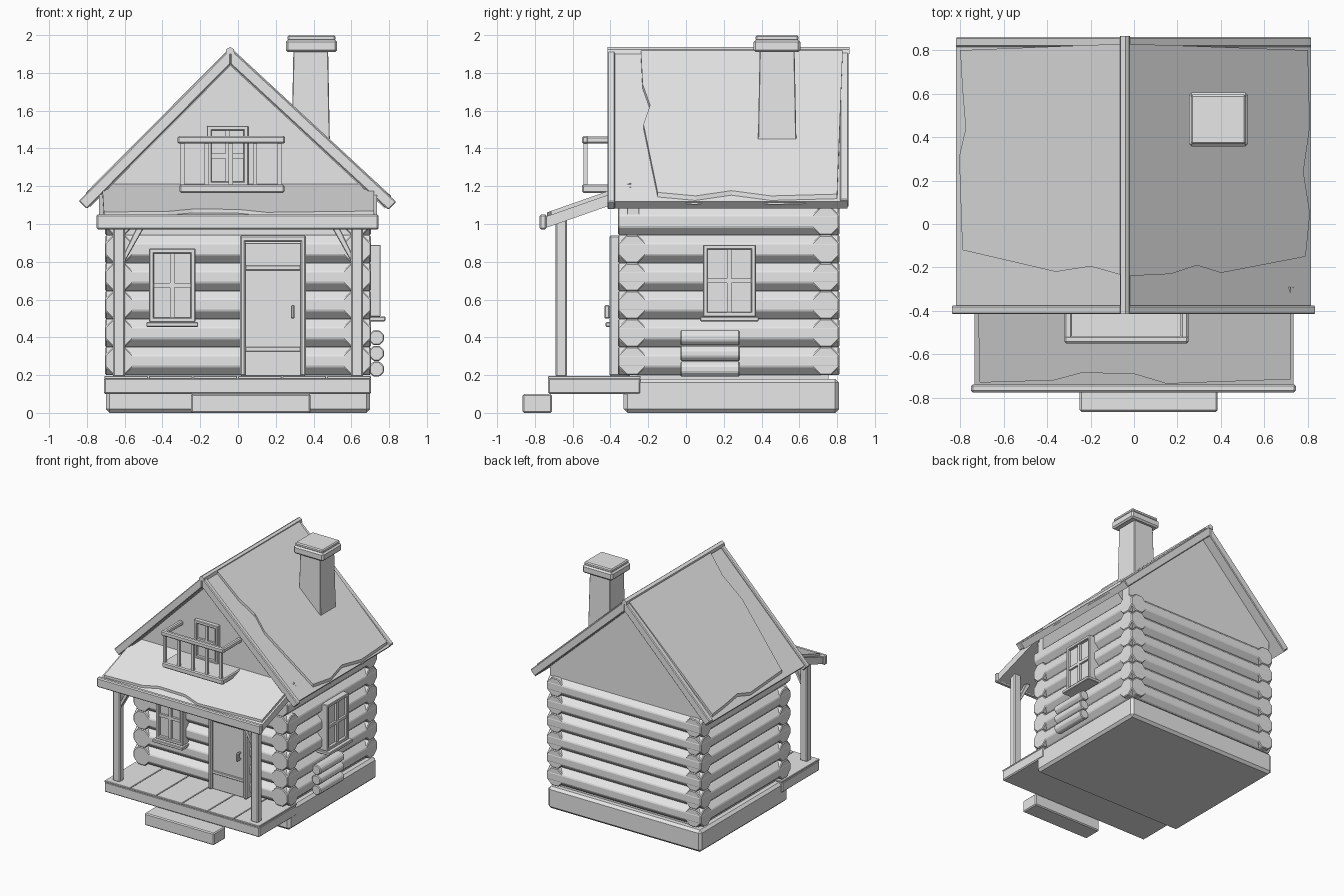
import bpy, bmesh, math
from mathutils import Vector

cube = bpy.data.objects.get("Cube")
if cube:
    bpy.data.objects.remove(cube, do_unlink=True)

mat = bpy.data.materials.new("plain_grey")
mat.use_nodes = True
grey = (0.8, 0.8, 0.8, 1)
mat.diffuse_color = grey
mat.node_tree.nodes["Principled BSDF"].inputs["Base Color"].default_value = grey


def finish(name, bm, bevel=0.0):
    bmesh.ops.recalc_face_normals(bm, faces=bm.faces)
    mesh = bpy.data.meshes.new(name)
    bm.to_mesh(mesh)
    bm.free()
    mesh.materials.append(mat)
    ob = bpy.data.objects.new(name, mesh)
    bpy.context.collection.objects.link(ob)
    if bevel:
        mod = ob.modifiers.new("bevel", 'BEVEL')
        mod.width, mod.segments = bevel, 1
    return ob


def loft(name, bottom, top, bevel=0.0):
    """Closed solid between two matching outlines."""
    bm = bmesh.new()
    a = [bm.verts.new(p) for p in bottom]
    b = [bm.verts.new(p) for p in top]
    bm.faces.new(a)
    bm.faces.new(b)
    for i in range(len(a)):
        j = (i + 1) % len(a)
        bm.faces.new((a[i], a[j], b[j], b[i]))
    return finish(name, bm, bevel)


def box(name, x0, x1, y0, y1, z0, z1, bevel=0.008):
    ring = ((x0, y0), (x1, y0), (x1, y1), (x0, y1))
    return loft(name, [(x, y, z0) for x, y in ring], [(x, y, z1) for x, y in ring], bevel)


def prism_y(name, pts, y0, y1, bevel=0.0):
    """Extrude an xz outline along y."""
    return loft(name, [(x, y0, z) for x, z in pts], [(x, y1, z) for x, z in pts], bevel)


def slab(name, pts, height, low, high):
    """Sheet with an xy outline lying on a sloping surface."""
    return loft(name, [(x, y, height(x, y) + low) for x, y in pts],
                [(x, y, height(x, y) + high) for x, y in pts])


def log(name, axis, lo, hi, u, z, r):
    """Eight-sided log along x or y with flat sides."""
    ring = []
    for i in range(8):
        t = math.radians(45 * i + 22.5)
        ring.append((u + r * math.cos(t), z + r * math.sin(t)))
    place = (lambda s, p: (s, p[0], p[1])) if axis == 'x' else (lambda s, p: (p[0], s, p[1]))
    return loft(name, [place(lo, p) for p in ring], [place(hi, p) for p in ring], 0.006)


def window(name, c, z0, z1, w, wall, depth, side, sill=True):
    """Framed window with four panes; side is 'front' or 'right'."""
    def part(label, u0, u1, d0, d1, a, b, bevel=0.004):
        if side == 'front':
            box(name + label, u0, u1, wall - d1, wall - d0, a, b, bevel)
        else:
            box(name + label, wall + d0, wall + d1, u0, u1, a, b, bevel)
    f, h = 0.025, w / 2
    m = (z0 + z1) / 2
    part("_pane", c - h + f, c + h - f, -0.06, depth - 0.025, z0 + f, z1 - f, 0)
    for s in (-1, 1):
        e = sorted((c + s * h, c + s * (h - f)))
        part("_jamb", e[0], e[1], -0.06, depth, z0, z1)
    part("_head", c - h, c + h, -0.06, depth, z1 - f, z1)
    part("_foot", c - h, c + h, -0.06, depth, z0, z0 + f)
    part("_upright_bar", c - 0.012, c + 0.012, 0, depth - 0.008, z0 + f, z1 - f, 0)
    part("_cross_bar", c - h + f, c + h - f, 0, depth - 0.008, m - 0.012, m + 0.012, 0)
    if sill:
        part("_sill", c - h - 0.015, c + h + 0.015, -0.06, depth + 0.025, z0 - 0.025, z0)


# Foundation, porch deck and step
box("foundation", -0.7, 0.7, -0.33, 0.81, 0, 0.18, 0.02)
box("porch_deck", -0.71, 0.705, -0.73, -0.24, 0.1, 0.185)
boards = 6
bw = 1.415 / boards
for i in range(boards):
    x = -0.71 + i * bw
    box("deck_board", x + 0.002, x + bw - 0.002, -0.73, -0.24, 0.18, 0.195, 0.003)
box("front_step", -0.25, 0.385, -0.865, -0.71, 0, 0.1)

# Log walls around a plain core
box("wall_core", -0.645, 0.645, -0.3, 0.755, 0.17, 1.08, 0)
for i in range(6):
    z = 0.275 + 0.148 * i
    for y in (-0.285, 0.74):
        if i < 5 or y > 0:
            log("cross_log", 'x', -0.703, 0.703, y, z, 0.08)
    for x in (-0.63, 0.63):
        log("side_log", 'y', -0.36, 0.812, x, z, 0.08)

# Gable walls and main roof
ridge, peak = -0.04, 1.93
left_slope, right_slope = 0.81 / 0.805, 0.815 / 0.88


def roof_z(x, y=0):
    return peak - (left_slope * (ridge - x) if x < ridge else right_slope * (x - ridge))


for name, y0, y1 in (("front_gable", -0.31, -0.25), ("back_gable", 0.70, 0.775)):
    prism_y(name, [(-0.7, 1.03), (0.7, 1.03), (0.7, roof_z(0.7) - 0.05),
                   (ridge, peak - 0.05), (-0.7, roof_z(-0.7) - 0.05)], y0, y1)


def roof_side(name, edge, drop, thick, y0, y1, bevel=0.0):
    s = 1 if edge > ridge else -1
    z = roof_z(edge) - drop
    k = thick * 0.5
    prism_y(name, [(ridge, peak - drop), (edge, z), (edge - s * k, z - k),
                   (ridge, peak - drop - thick)], y0, y1, bevel)


for edge in (-0.82, 0.815):
    roof_side("roof_slope", edge, 0.018, 0.075, -0.39, 0.855)
for edge in (-0.843, 0.838):
    roof_side("front_barge_board", edge, 0, 0.085, -0.415, -0.375, 0.006)
for edge in (-0.823, 0.82):
    roof_side("back_barge_board", edge, 0.005, 0.085, 0.815, 0.86, 0.006)
prism_y("ridge_cap", [(-0.065, 1.9), (-0.062, 1.925), (ridge, 1.938),
                      (-0.022, 1.925), (-0.018, 1.9)], -0.415, 0.865)

# Ragged upper layers on the roof
slab("left_roof_layer", [(ridge, -0.24), (-0.2, -0.195), (-0.36, -0.22), (-0.79, -0.12),
                         (-0.805, 0.31), (-0.775, 0.44), (-0.79, 0.62), (-0.8, 0.8),
                         (ridge, 0.83)], roof_z, -0.04, 0.006)
slab("right_roof_layer", [(ridge, -0.24), (0.17, -0.23), (0.29, -0.19), (0.4, -0.225),
                          (0.79, -0.15), (0.81, 0.05), (0.78, 0.24), (0.81, 0.45),
                          (0.8, 0.8), (ridge, 0.83)], roof_z, -0.04, 0.006)

# Porch roof


def porch_z(x, y):
    return 1.04 + 0.35 * (y + 0.74)


slab("porch_roof", [(-0.735, -0.75), (0.735, -0.75), (0.735, -0.29), (-0.735, -0.29)],
     porch_z, -0.06, 0)
slab("porch_roof_layer", [(-0.71, -0.73), (-0.37, -0.72), (-0.24, -0.685), (0, -0.69),
                          (0.15, -0.735), (0.72, -0.715), (0.72, -0.29), (-0.72, -0.29)],
     porch_z, -0.02, 0.02)
box("porch_fascia", -0.75, 0.745, -0.775, -0.738, 0.972, 1.05)

# Porch posts and braces
for s in (-1, 1):
    x = s * 0.63
    box("porch_post", x - 0.033, x + 0.033, -0.69, -0.63, 0.19, 1.03)
    prism_y("post_brace", [(s * 0.605, 0.79), (s * 0.605, 0.84), (s * 0.535, 0.985),
                           (s * 0.495, 0.985)], -0.68, -0.64, 0.004)

# Door
box("door_leaf", 0.035, 0.335, -0.385, -0.3, 0.195, 0.9, 0.003)
for x in (0.01, 0.33):
    box("door_jamb", x, x + 0.03, -0.405, -0.3, 0.195, 0.935)
box("door_head", 0.01, 0.36, -0.405, -0.3, 0.905, 0.94)
for z in (0.325, 0.755):
    box("door_strap", 0.04, 0.33, -0.395, -0.38, z, z + 0.025, 0.003)
box("door_handle", 0.28, 0.3, -0.432, -0.405, 0.5, 0.57, 0.005)
for z in (0.505, 0.555):
    box("handle_stem", 0.284, 0.296, -0.41, -0.38, z, z + 0.012, 0)

# Windows
window("front_window", -0.348, 0.48, 0.87, 0.245, -0.355, 0.045, 'front')
window("right_window", 0.23, 0.51, 0.89, 0.28, 0.7, 0.055, 'right')
window("attic_window", -0.055, 1.2, 1.52, 0.22, -0.31, 0.035, 'front', False)

# Balcony
box("balcony_floor", -0.31, 0.245, -0.55, -0.29, 1.165, 1.21)
box("balcony_front_rail", -0.32, 0.25, -0.55, -0.515, 1.425, 1.465)
for x in (-0.32, 0.215):
    box("balcony_side_rail", x, x + 0.035, -0.53, -0.29, 1.427, 1.463)
for i in range(5):
    x = -0.295 + i * 0.1285
    box("baluster", x - 0.011, x + 0.011, -0.543, -0.521, 1.2, 1.43, 0)

# Chimney
base = ((0.283, 0.38), (0.487, 0.38), (0.487, 0.585), (0.283, 0.585))
mid = Vector((0.387, 0.482))
loft("chimney_stack", [(x, y, 1.4) for x, y in base],
     [(mid.x + (x - mid.x) * 0.9, mid.y + (y - mid.y) * 0.9, 1.93) for x, y in base], 0.004)
box("chimney_cap", 0.253, 0.525, 0.357, 0.605, 1.91, 1.975, 0.012)
box("chimney_top", 0.262, 0.515, 0.368, 0.595, 1.97, 2.0, 0.008)

# Stacked firewood
for i in range(3):
    log("firewood_log", 'y', -0.03, 0.285, 0.733, 0.232 + 0.083 * i, 0.043)
